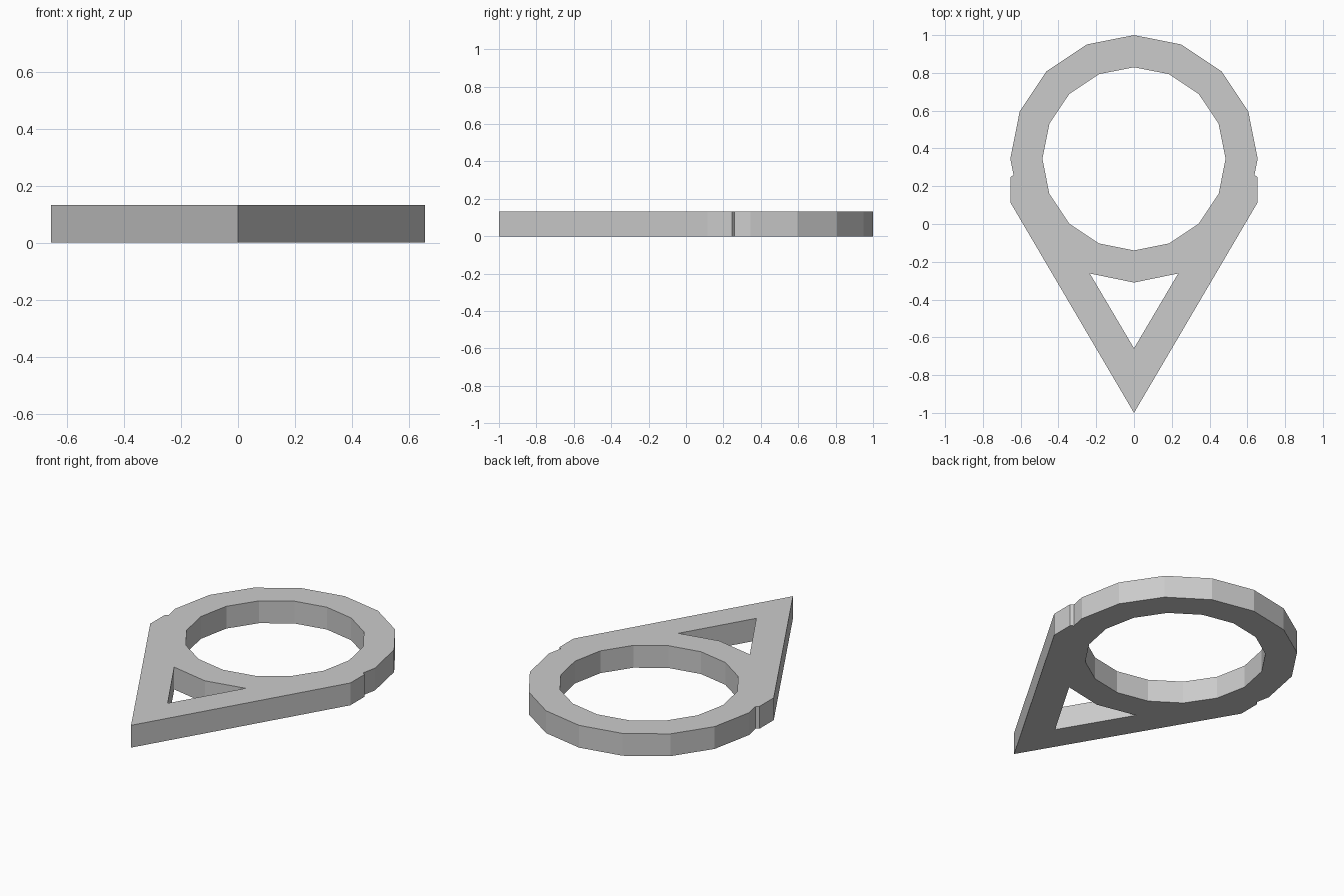
import bpy, bmesh, math

if "Cube" in bpy.data.objects:
    bpy.data.objects.remove(bpy.data.objects["Cube"])

THICK = 0.132
CY = 0.345          # ring centre on y
R_OUT, R_IN = 0.655, 0.485


def ring_point(r, i):
    a = math.pi / 2 - i * math.tau / 16
    return (r * math.cos(a), CY + r * math.sin(a))


def mirrored(half):
    # half runs from the top centre point down the +x side to the bottom centre point
    return half + [(-x, y) for x, y in reversed(half[1:-1])]


# Outer outline: faceted ring top, small shoulder notch, straight sides to the tip
outline = mirrored([ring_point(R_OUT, i) for i in range(5)] +
                   [(0.638, 0.26), (0.655, 0.247), (0.655, 0.115), (0, -1)])
# Round opening with 16 sides
eye = [ring_point(R_IN, i) for i in range(16)]
# Arrow-shaped opening bounded by the ring's lower edge
window = mirrored([(0, CY - R_OUT), (0.234, -0.262), (0, -0.658)])

curve = bpy.data.curves.new("pin_profile", 'CURVE')
curve.dimensions = '2D'
curve.fill_mode = 'BOTH'
curve.extrude = THICK / 2
for loop in (outline, eye, window):
    s = curve.splines.new('POLY')
    s.points.add(len(loop) - 1)
    for p, (x, y) in zip(s.points, loop):
        p.co = (x, y, 0, 1)
    s.use_cyclic_u = True

# Convert the extruded profile into one clean flat-shaded plate
profile = bpy.data.objects.new("pin_profile", curve)
bpy.context.collection.objects.link(profile)
deps = bpy.context.evaluated_depsgraph_get()
mesh = bpy.data.meshes.new_from_object(profile.evaluated_get(deps))
bpy.data.objects.remove(profile)

bm = bmesh.new()
bm.from_mesh(mesh)
bmesh.ops.remove_doubles(bm, verts=bm.verts, dist=0.0005)
bmesh.ops.translate(bm, verts=bm.verts, vec=(0, 0, THICK / 2))
bmesh.ops.recalc_face_normals(bm, faces=bm.faces)
for f in bm.faces:
    f.smooth = False
bm.to_mesh(mesh)
bm.free()

plate = bpy.data.objects.new("map_pin_plate", mesh)
bpy.context.collection.objects.link(plate)
